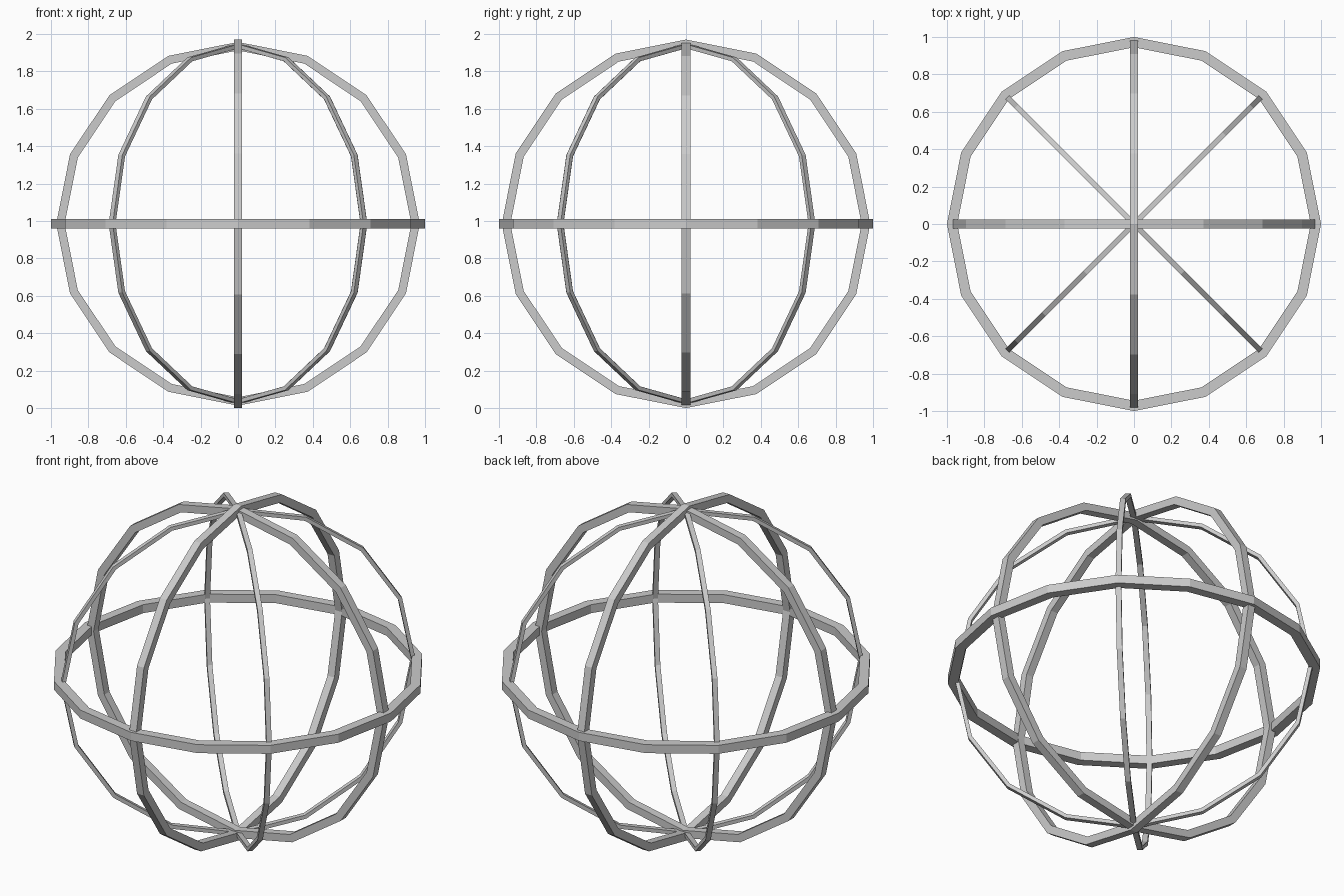
import bpy, bmesh
from math import pi, cos, sin
from mathutils import Matrix

if "Cube" in bpy.data.objects:
    bpy.data.objects.remove(bpy.data.objects["Cube"])

CENTRE_Z = 0.985
SIDES = 16


def ring(name, radius, depth, width, rot):
    """Flat-faced 16-sided hoop with a rectangular section, axis along z before rot."""
    bm = bmesh.new()
    section = [(radius, -width / 2), (radius, width / 2),
               (radius - depth, width / 2), (radius - depth, -width / 2)]
    loops = []
    for i in range(SIDES):
        a = 2 * pi * i / SIDES
        loops.append([bm.verts.new((r * cos(a), r * sin(a), z)) for r, z in section])
    for i in range(SIDES):
        p, q = loops[i], loops[(i + 1) % SIDES]
        for j in range(4):
            k = (j + 1) % 4
            bm.faces.new((p[j], q[j], q[k], p[k]))
    bmesh.ops.recalc_face_normals(bm, faces=bm.faces)
    bm.transform(Matrix.Translation((0, 0, CENTRE_Z)) @ rot)
    mesh = bpy.data.meshes.new(name)
    bm.to_mesh(mesh)
    bm.free()
    obj = bpy.data.objects.new(name, mesh)
    bpy.context.collection.objects.link(obj)
    return obj


def upright(degrees):
    """Stand a hoop up, then turn it about the vertical axis."""
    return Matrix.Rotation(degrees * pi / 180, 4, 'Z') @ Matrix.Rotation(pi / 2, 4, 'X')


# Horizontal hoop
ring("equator_ring", 1.0, 0.055, 0.05, Matrix.Identity(4))

# Main upright hoops
ring("upright_ring_side_to_side", 0.972, 0.045, 0.048, upright(0))
ring("upright_ring_front_to_back", 0.985, 0.046, 0.045, upright(90))

# Thin diagonal hoops
ring("diagonal_ring_a", 0.963, 0.022, 0.03, upright(45))
ring("diagonal_ring_b", 0.963, 0.022, 0.028, upright(135))
